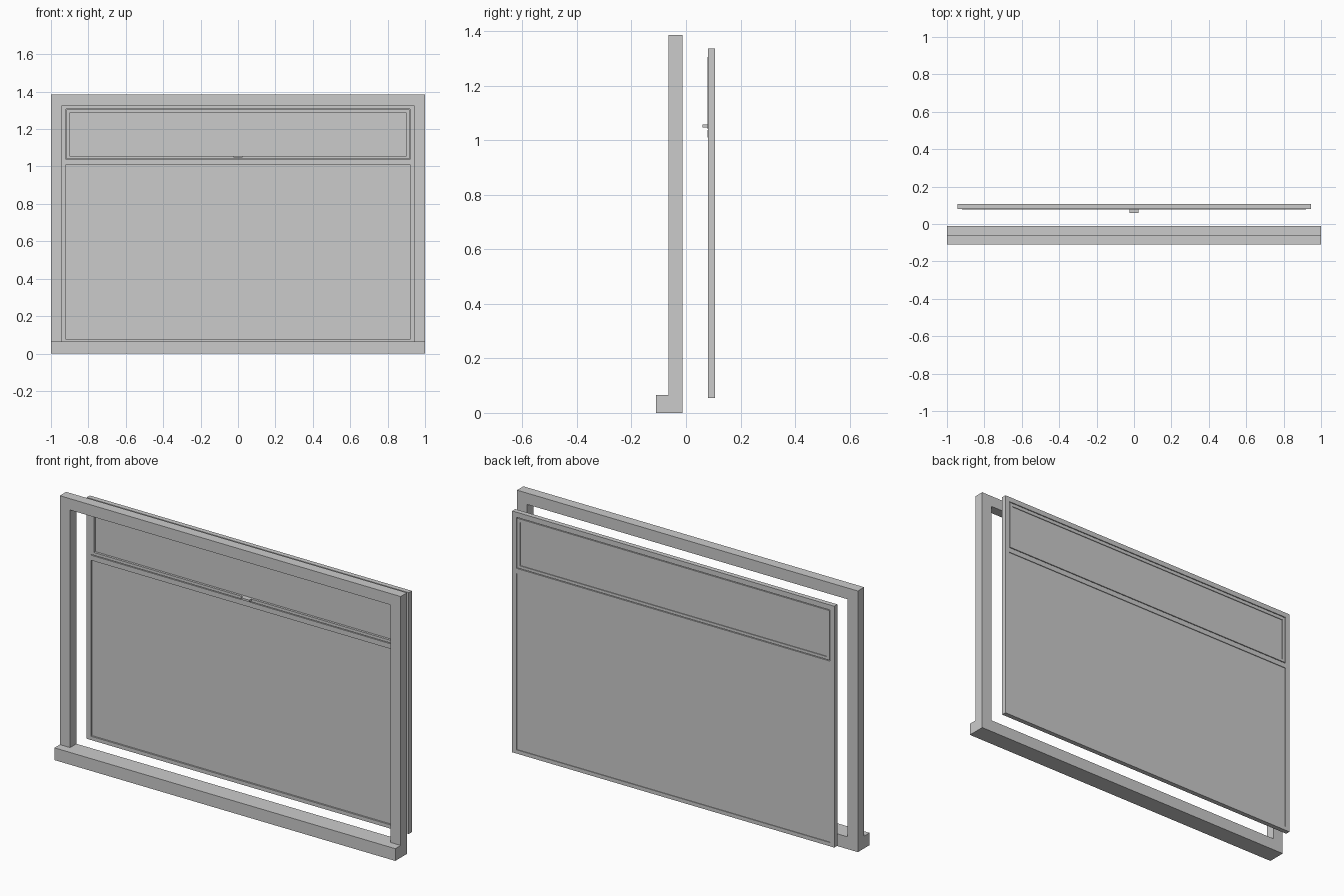
import bpy
import bmesh

cube = bpy.data.objects.get("Cube")
if cube:
    bpy.data.objects.remove(cube, do_unlink=True)

# One plain grey for everything
grey = bpy.data.materials.new("plain_grey")
grey.use_nodes = True
colour = (0.6, 0.6, 0.6, 1)
grey.diffuse_color = colour
grey.node_tree.nodes["Principled BSDF"].inputs["Base Color"].default_value = colour


def finish(bm, name):
    bmesh.ops.recalc_face_normals(bm, faces=bm.faces)
    mesh = bpy.data.meshes.new(name)
    bm.to_mesh(mesh)
    bm.free()
    mesh.materials.append(grey)
    obj = bpy.data.objects.new(name, mesh)
    bpy.context.collection.objects.link(obj)
    return obj


def slab(name, half, z0, z1, y0, y1):
    """Box centred on x = 0."""
    bm = bmesh.new()
    bmesh.ops.create_cube(bm, size=1)
    for v in bm.verts:
        v.co.x *= 2 * half
        v.co.y = y1 if v.co.y > 0 else y0
        v.co.z = z1 if v.co.z > 0 else z0
    return finish(bm, name)


def ring(name, outer, inner, y0, y1):
    """Rectangular frame; outer and inner are (half width, bottom, top)."""
    bm = bmesh.new()
    loops = []
    for half, z0, z1 in (outer, inner):
        for y in (y0, y1):
            corners = ((-half, z0), (half, z0), (half, z1), (-half, z1))
            loops.append([bm.verts.new((x, y, z)) for x, z in corners])
    of, ob, nf, nb = loops
    for a, b in ((of, nf), (nf, nb), (nb, ob), (ob, of)):
        for i in range(4):
            j = (i + 1) % 4
            bm.faces.new((a[i], a[j], b[j], b[i]))
    return finish(bm, name)


# Fixed outer frame with its projecting sill
ring("outer_frame", (1.0, 0.0, 1.385), (0.94, 0.065, 1.325), -0.065, -0.012)
slab("sill", 1.0, 0.0, 0.065, -0.11, -0.06)

# Separate window leaf behind it
FRONT, BACK = 0.081, 0.107
ring("leaf_frame", (0.945, 0.055, 1.335), (0.92, 0.075, 1.308), FRONT, BACK)
slab("middle_rail", 0.92, 1.01, 1.037, 0.078, BACK)
slab("lower_pane", 0.925, 0.07, 1.015, 0.09, 0.103)

# Upper opening sash, set in a narrow groove
ring("upper_sash", (0.916, 1.041, 1.304), (0.90, 1.056, 1.286), 0.078, BACK)
slab("upper_pane", 0.905, 1.05, 1.29, 0.09, 0.103)
ring("sash_seal", (0.925, 1.032, 1.312), (0.91, 1.046, 1.298), 0.091, 0.099)

# Small pull on the sash's lower rail
slab("pull_handle", 0.025, 1.047, 1.057, 0.06, 0.08)
